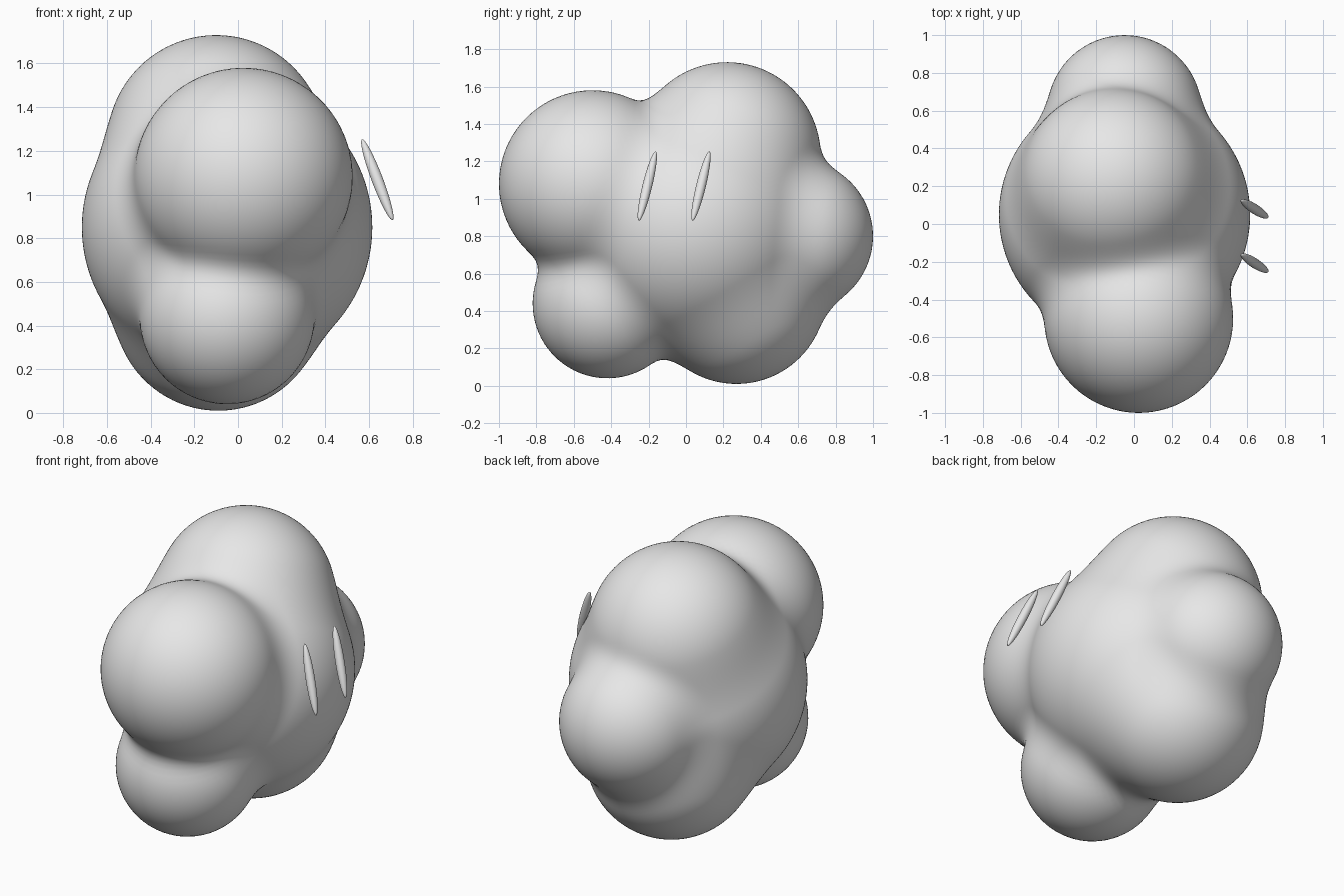
import bpy
import bmesh
from mathutils import Vector, Matrix

cube = bpy.data.objects.get("Cube")
if cube:
    bpy.data.objects.remove(cube, do_unlink=True)

# Single pale colour
pale = bpy.data.materials.new("pale_grey")
pale.use_nodes = True
pale.diffuse_color = (0.8, 0.8, 0.8, 1)
pale.node_tree.nodes["Principled BSDF"].inputs["Base Color"].default_value = (0.8, 0.8, 0.8, 1)


def add_object(name, bm):
    for face in bm.faces:
        face.smooth = True
    mesh = bpy.data.meshes.new(name)
    bm.to_mesh(mesh)
    bm.free()
    mesh.materials.append(pale)
    obj = bpy.data.objects.new(name, mesh)
    bpy.context.collection.objects.link(obj)
    return obj


# Puffs of the cloud: centre and radius
core = Vector((-0.05, 0.05, 0.85))
puffs = [
    (core, 0.665),                            # middle
    (Vector((0.025, -0.50, 1.08)), 0.50),     # upper front
    (Vector((-0.05, -0.42, 0.44)), 0.40),     # lower front
    (Vector((-0.10, 0.22, 1.23)), 0.50),      # top
    (Vector((-0.05, 0.59, 0.80)), 0.41),      # back
    (Vector((-0.09, 0.27, 0.49)), 0.48),      # bottom
]
BLEND = 0.11


def distance(point):
    """Distance to the puffs, with soft fillets where they meet."""
    result = 10.0
    for centre, radius in puffs:
        d = (point - centre).length - radius
        h = max(BLEND - abs(result - d), 0) / BLEND
        result = min(result, d) - h * h * BLEND / 4
    return result


# Cloud body: a fine ball whose points are drawn in to the blended puffs
bm = bmesh.new()
bmesh.ops.create_icosphere(bm, subdivisions=6, radius=1)
for vert in bm.verts:
    ray = vert.co.normalized()
    reach = 1.4
    for step in range(80):
        gap = distance(core + ray * reach)
        reach -= gap
        if abs(gap) < 0.0005:
            break
    vert.co = core + ray * reach
add_object("cloud_body", bm)

# Eyes: two slim slanted ellipsoids on the +x side
lean = Vector((-0.07, 0.045, 0.185)).to_track_quat('Z', 'Y').to_matrix().to_4x4()
for name, y in (("front_eye", -0.207), ("rear_eye", 0.08)):
    bm = bmesh.new()
    bmesh.ops.create_uvsphere(bm, u_segments=32, v_segments=20, radius=1)
    bm.transform(lean @ Matrix.Diagonal((0.026, 0.026, 0.203, 1)))
    add_object(name, bm).location = (0.638, y, 1.068)
